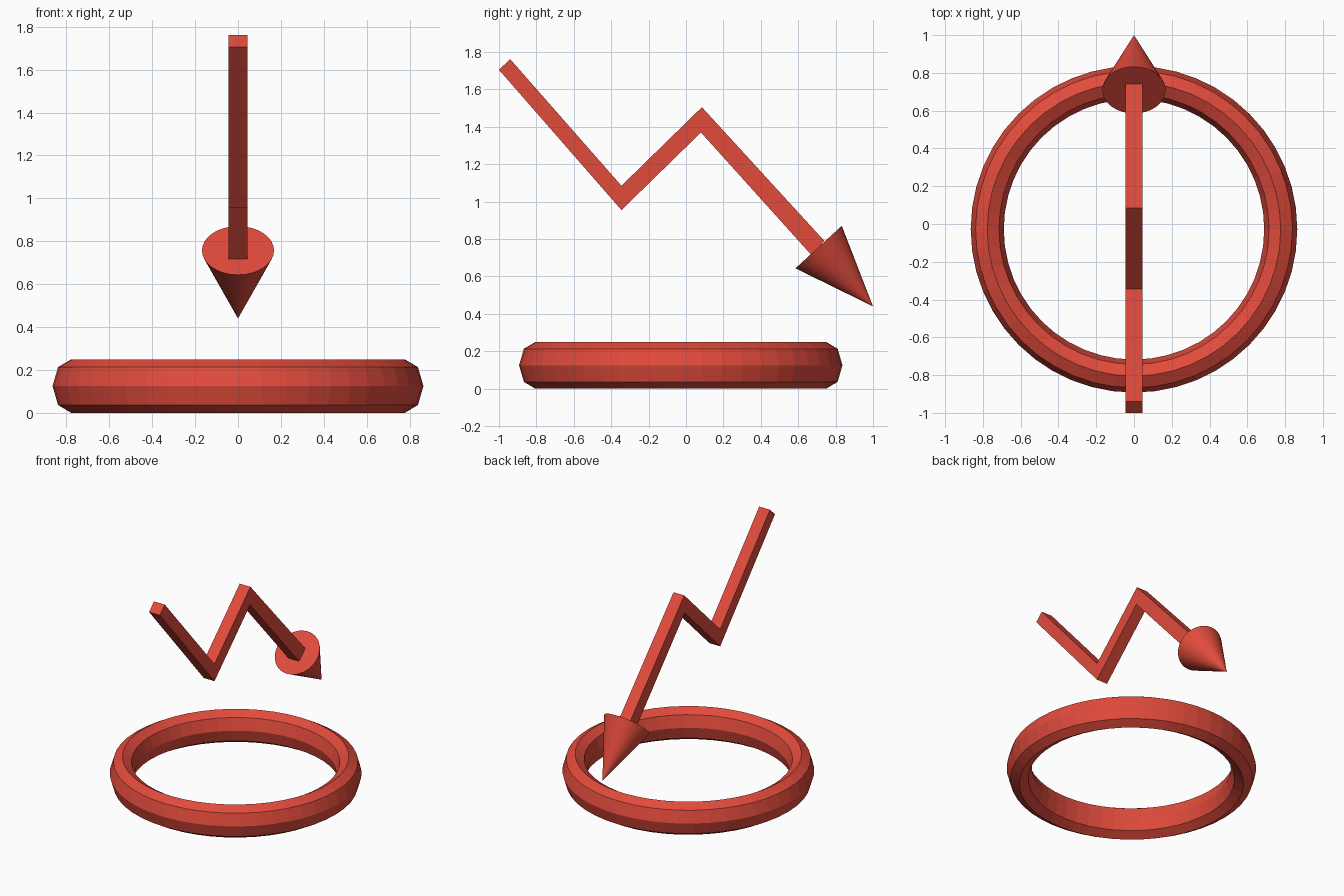
import bpy, bmesh, math
from mathutils import Vector

if "Cube" in bpy.data.objects:
    bpy.data.objects.remove(bpy.data.objects["Cube"])

red = bpy.data.materials.new("red")
red.diffuse_color = (0.75, 0.07, 0.045, 1)
red.use_nodes = True
red.node_tree.nodes["Principled BSDF"].inputs["Base Color"].default_value = red.diffuse_color


def finish(obj, name):
    obj.name = name
    obj.data.name = name
    obj.data.materials.append(red)


# Base ring: faceted torus with an octagonal section, stretched upright
bpy.ops.mesh.primitive_torus_add(major_segments=48, minor_segments=8,
                                 major_radius=0.777, minor_radius=0.0875,
                                 location=(0, -0.028, 0.125))
ring = bpy.context.object
ring.scale.z = 0.125 / 0.0875
finish(ring, "base_ring")

# Zigzag shaft: side profile (y, z) extruded across x
profile = [(-1.0, 1.705), (-0.345, 0.955), (0.08, 1.37), (0.67, 0.715),
           (0.74, 0.79), (0.085, 1.505), (-0.345, 1.085), (-0.94, 1.762)]
half_width = 0.045
bm = bmesh.new()
face = bm.faces.new([bm.verts.new((-half_width, y, z)) for y, z in profile])
side = bmesh.ops.extrude_face_region(bm, geom=[face])["geom"]
bmesh.ops.translate(bm, vec=(2 * half_width, 0, 0),
                    verts=[v for v in side if isinstance(v, bmesh.types.BMVert)])
bmesh.ops.recalc_face_normals(bm, faces=bm.faces)
mesh = bpy.data.meshes.new("zigzag_shaft")
bm.to_mesh(mesh)
bm.free()
shaft = bpy.data.objects.new("zigzag_shaft", mesh)
bpy.context.collection.objects.link(shaft)
finish(shaft, "zigzag_shaft")

# Arrow head: cone from the shaft end to the tip
base, tip = Vector((0, 0.709, 0.757)), Vector((0, 1.0, 0.44))
axis = tip - base
bpy.ops.mesh.primitive_cone_add(vertices=32, radius1=0.168, radius2=0,
                                depth=axis.length, location=(base + tip) / 2,
                                rotation=axis.to_track_quat('Z', 'Y').to_euler())
finish(bpy.context.object, "arrow_head")
